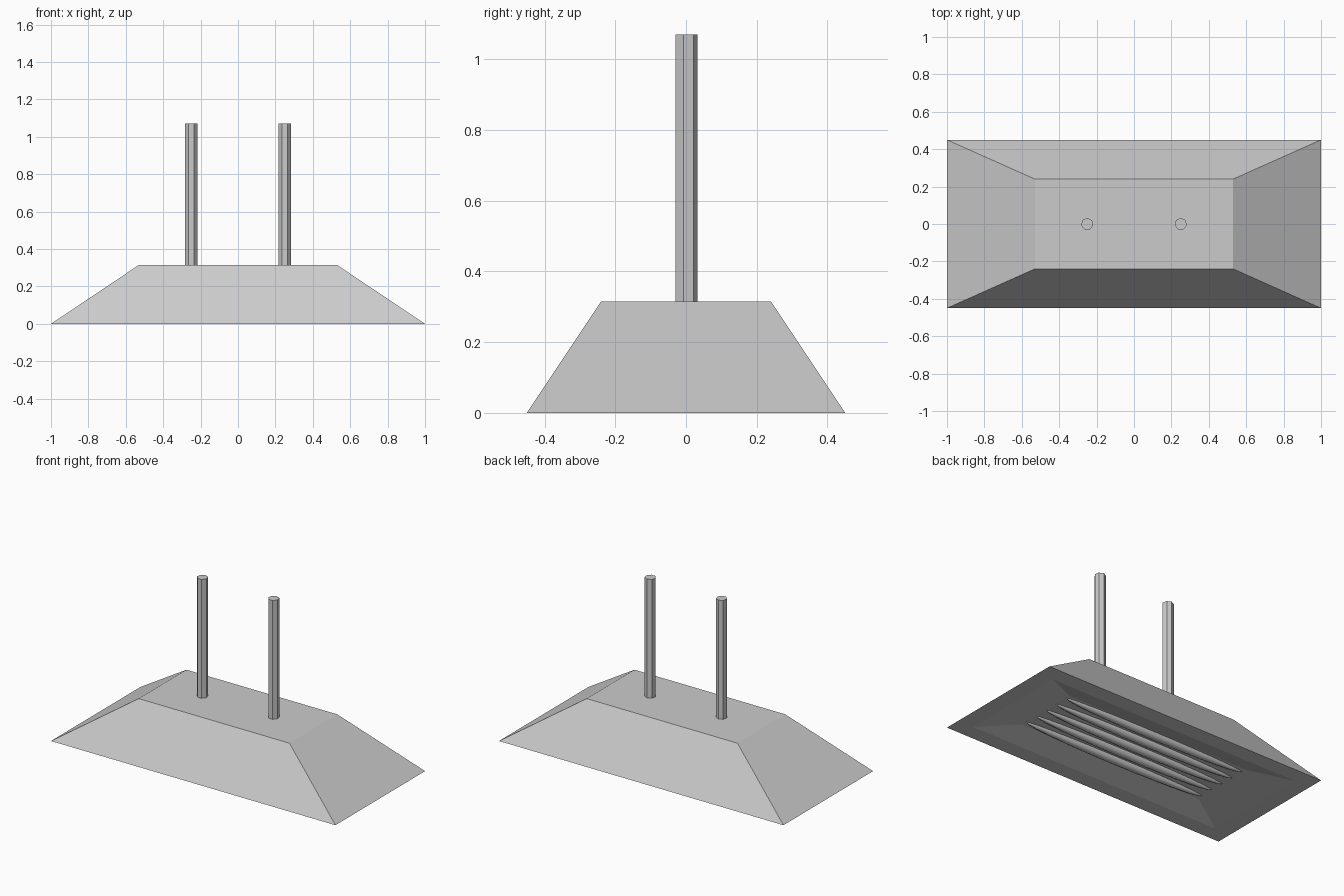
import bpy, bmesh
from math import radians

if "Cube" in bpy.data.objects:
    bpy.data.objects.remove(bpy.data.objects["Cube"])


def rect_ring(bm, hx, hy, z):
    return [bm.verts.new((sx * hx, sy * hy, z))
            for sx, sy in ((-1, -1), (1, -1), (1, 1), (-1, 1))]


def stacked_rects(name, rings):
    """Closed solid skinned through a chain of rectangles."""
    bm = bmesh.new()
    loops = [rect_ring(bm, *r) for r in rings]
    for a, b in zip(loops, loops[1:]):
        for i in range(4):
            j = (i + 1) % 4
            bm.faces.new((a[i], a[j], b[j], b[i]))
    bm.faces.new(loops[0])
    bm.faces.new(loops[-1])
    bmesh.ops.recalc_face_normals(bm, faces=bm.faces)
    mesh = bpy.data.meshes.new(name)
    bm.to_mesh(mesh)
    bm.free()
    obj = bpy.data.objects.new(name, mesh)
    bpy.context.collection.objects.link(obj)
    return obj


# Tapered lamp hood: top, outer rim, inner rim, shallow recessed panel
stacked_rects("hood", [
    (0.53, 0.24, 0.315),
    (1.00, 0.45, 0.0),
    (0.89, 0.35, 0.0),
    (0.65, 0.21, 0.045),
])

# Two hanging rods
for side, x in (("left", -0.25), ("right", 0.25)):
    bpy.ops.mesh.primitive_cylinder_add(vertices=7, radius=0.033, depth=0.755,
                                        location=(x, 0, 0.6925))
    bpy.context.object.name = side + "_rod"

# Slim tapered light tubes, half sunk in the recessed panel
for i in range(5):
    bpy.ops.mesh.primitive_uv_sphere_add(segments=8, ring_count=12, radius=1,
                                         location=(0, (i - 2) * 0.088, 0.045),
                                         rotation=(0, radians(90), 0))
    tube = bpy.context.object
    tube.name = f"light_tube_{i + 1}"
    tube.scale = (0.03, 0.03, 0.65)
    bpy.ops.object.shade_smooth_by_angle(angle=radians(50))
